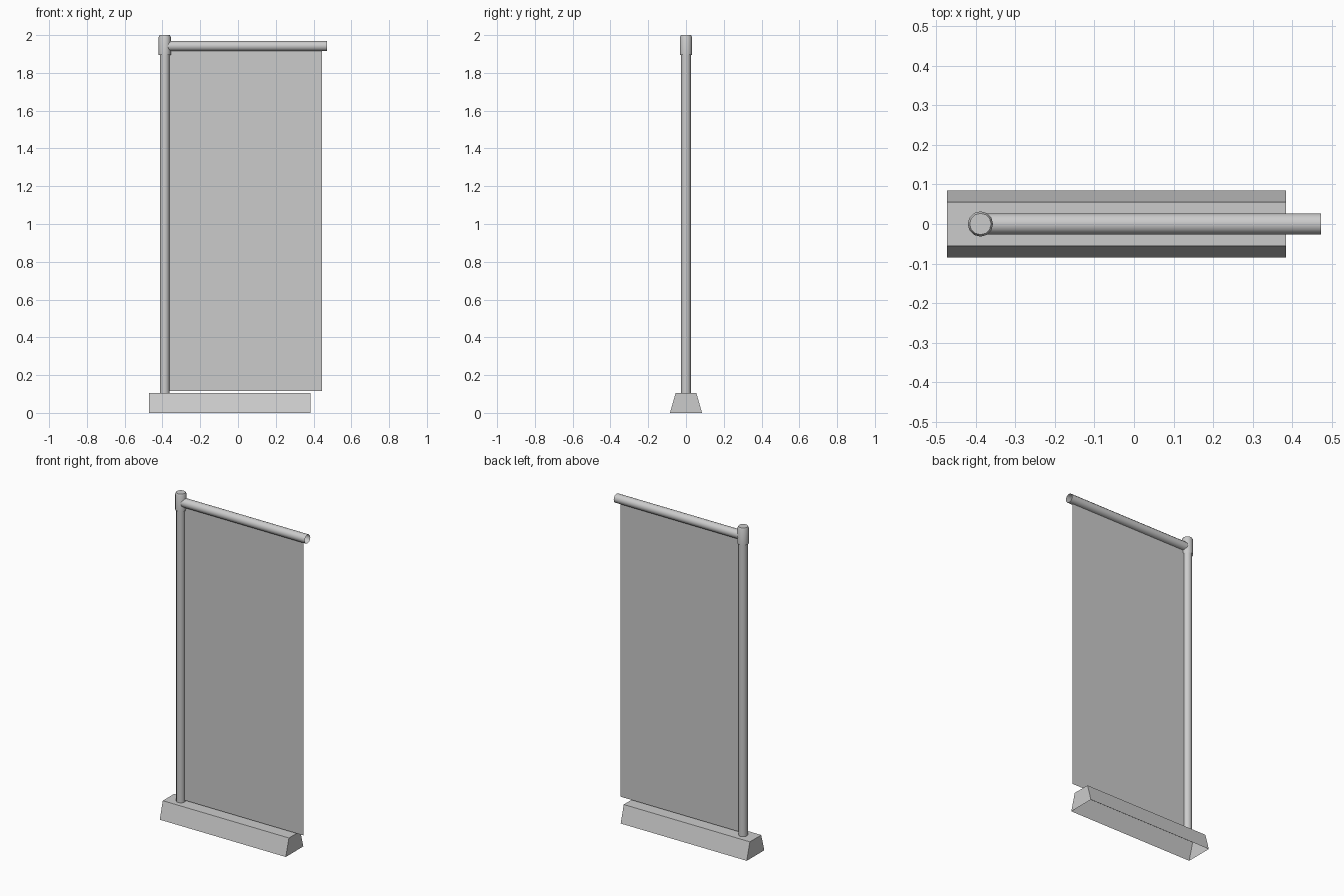
import bpy, bmesh, math
from mathutils import Matrix

if "Cube" in bpy.data.objects:
    bpy.data.objects.remove(bpy.data.objects["Cube"])

POLE_X = -0.388


def make_object(name, bm, smooth_angle=None):
    mesh = bpy.data.meshes.new(name)
    bm.to_mesh(mesh)
    bm.free()
    obj = bpy.data.objects.new(name, mesh)
    bpy.context.collection.objects.link(obj)
    if smooth_angle:
        bpy.ops.object.select_all(action='DESELECT')
        obj.select_set(True)
        bpy.context.view_layer.objects.active = obj
        bpy.ops.object.shade_smooth_by_angle(angle=math.radians(smooth_angle))
    return obj


def turned(name, profile, sides=12, close_top=False, matrix=Matrix()):
    """Sweep (radius, height) points around z; open ended unless close_top."""
    bm = bmesh.new()
    rings = [[bm.verts.new((r * math.cos(math.tau * i / sides),
                            r * math.sin(math.tau * i / sides), z))
              for i in range(sides)] for r, z in profile]
    for low, high in zip(rings, rings[1:]):
        for i in range(sides):
            j = (i + 1) % sides
            bm.faces.new((low[i], low[j], high[j], high[i]))
    if close_top:
        bm.faces.new(rings[-1])
    bm.transform(matrix)
    return make_object(name, bm, 50)


# Tapered base: hollow shell, open underneath
bm = bmesh.new()
section = [(-0.085, 0), (-0.055, 0.105), (0.055, 0.105), (0.085, 0)]
left, right = ([bm.verts.new((x, y, z)) for y, z in section]
               for x in (-0.472, 0.384))
for i in range(3):
    bm.faces.new((left[i], right[i], right[i + 1], left[i + 1]))
bm.faces.new(left)
bm.faces.new(right[::-1])
make_object("base", bm)

# Upright pole and its cap
at_pole = Matrix.Translation((POLE_X, 0, 0))
turned("pole", [(0.026, 0.105), (0.026, 1.91)], matrix=at_pole)
turned("pole_cap", [(0.032, 1.895), (0.032, 1.99), (0.027, 2.0)],
       close_top=True, matrix=at_pole)

# Open tube holding the banner
turned("top_rail", [(0.027, -0.37), (0.027, 0.472)],
       matrix=Matrix.Translation((0, 0, 1.942)) @ Matrix.Rotation(math.pi / 2, 4, 'Y'))

# Thin banner sheet
bm = bmesh.new()
corners = [(-0.366, 0.116), (0.446, 0.116), (0.446, 1.918), (-0.366, 1.918)]
bm.faces.new([bm.verts.new((x, 0, z)) for x, z in corners])
make_object("banner", bm)
